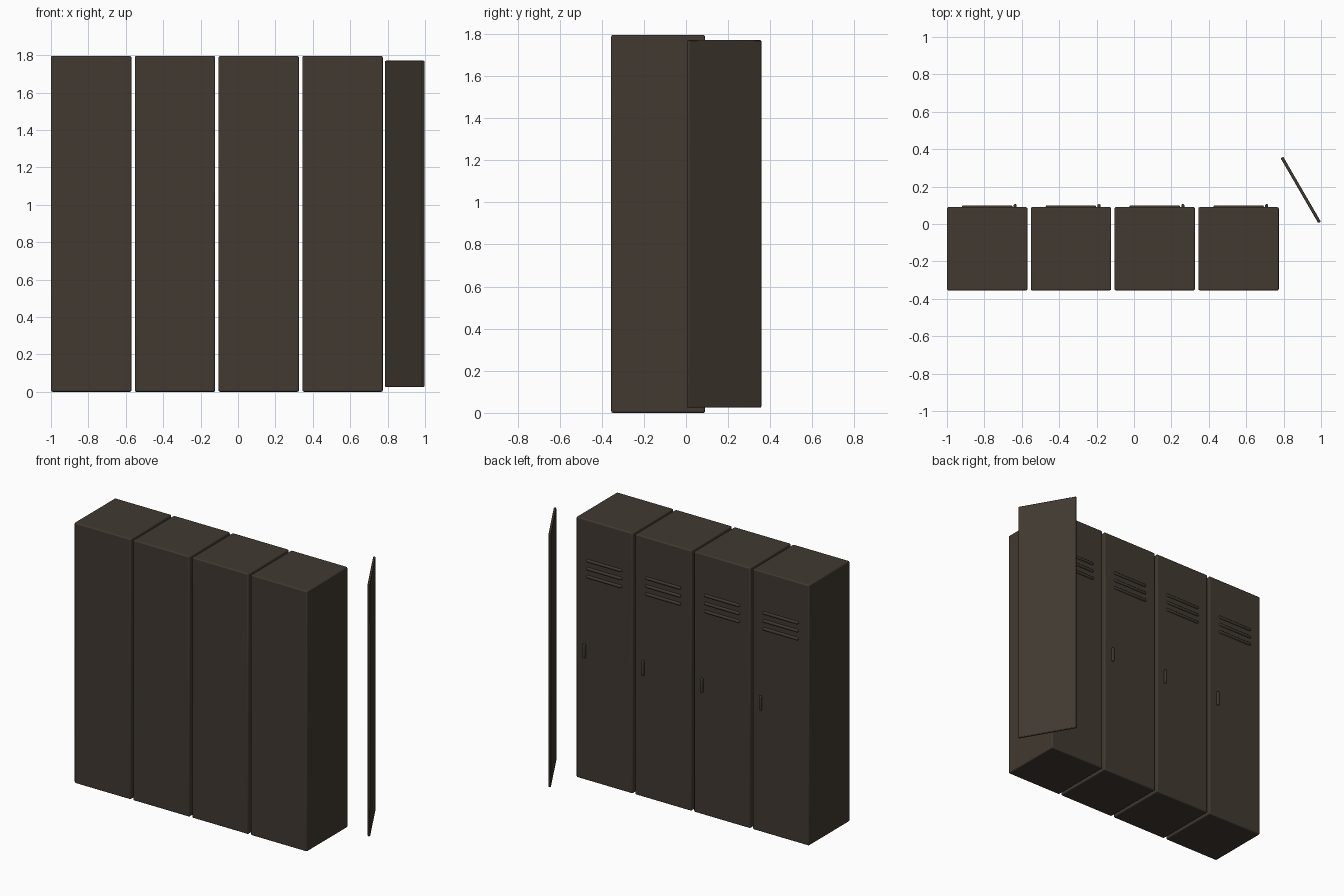
import bpy
import math
from mathutils import Vector

cube = bpy.data.objects.get("Cube")
if cube:
    bpy.data.objects.remove(cube, do_unlink=True)


def make_material(name, rgb):
    mat = bpy.data.materials.new(name)
    mat.use_nodes = True
    mat.diffuse_color = (*rgb, 1)
    mat.node_tree.nodes["Principled BSDF"].inputs["Base Color"].default_value = (*rgb, 1)
    return mat


paint = make_material("dark brown metal", (0.052, 0.041, 0.030))


def box(name, low, high, bevel, segments=3, turn=0):
    """Rounded box between two corners, turned about its own vertical axis."""
    low, high = Vector(low), Vector(high)
    bpy.ops.mesh.primitive_cube_add(size=1, location=(low + high) / 2)
    obj = bpy.context.object
    obj.name = name
    obj.scale = high - low
    bpy.ops.object.transform_apply(location=False, rotation=False, scale=True)
    obj.rotation_euler.z = turn
    mod = obj.modifiers.new("rounded edges", "BEVEL")
    mod.width = bevel
    mod.segments = segments
    obj.data.materials.append(paint)
    bpy.ops.object.shade_smooth_by_angle(angle=math.radians(40))
    return obj


WIDTH, PITCH, HEIGHT = 0.43, 0.448, 1.795
BACK, FACE = -0.355, 0.09

for i in range(4):
    x = -1 + i * PITCH
    n = i + 1
    # Locker body
    box(f"locker_body_{n}", (x, BACK, 0), (x + WIDTH, FACE, HEIGHT), 0.008)
    # Three raised vent slats
    for j in range(3):
        z = 1.515 - j * 0.055
        box(f"vent_slat_{n}_{j + 1}", (x + 0.08, FACE - 0.01, z - 0.01),
            (x + 0.35, FACE + 0.01, z + 0.01), 0.008)
    # Upright handle
    box(f"handle_{n}", (x + 0.357, FACE - 0.01, 0.84),
        (x + 0.373, FACE + 0.016, 0.94), 0.006)

# Detached door panel standing at an angle
hinge, tip = Vector((0.99, 0.012)), Vector((0.793, 0.352))
mid = (hinge + tip) / 2
half = (tip - hinge).length / 2 + 0.004
box("loose_door", (mid.x - half, mid.y - 0.008, 0.025),
    (mid.x + half, mid.y + 0.008, 1.77), 0.005, 2,
    turn=math.atan2(tip.y - hinge.y, tip.x - hinge.x))
